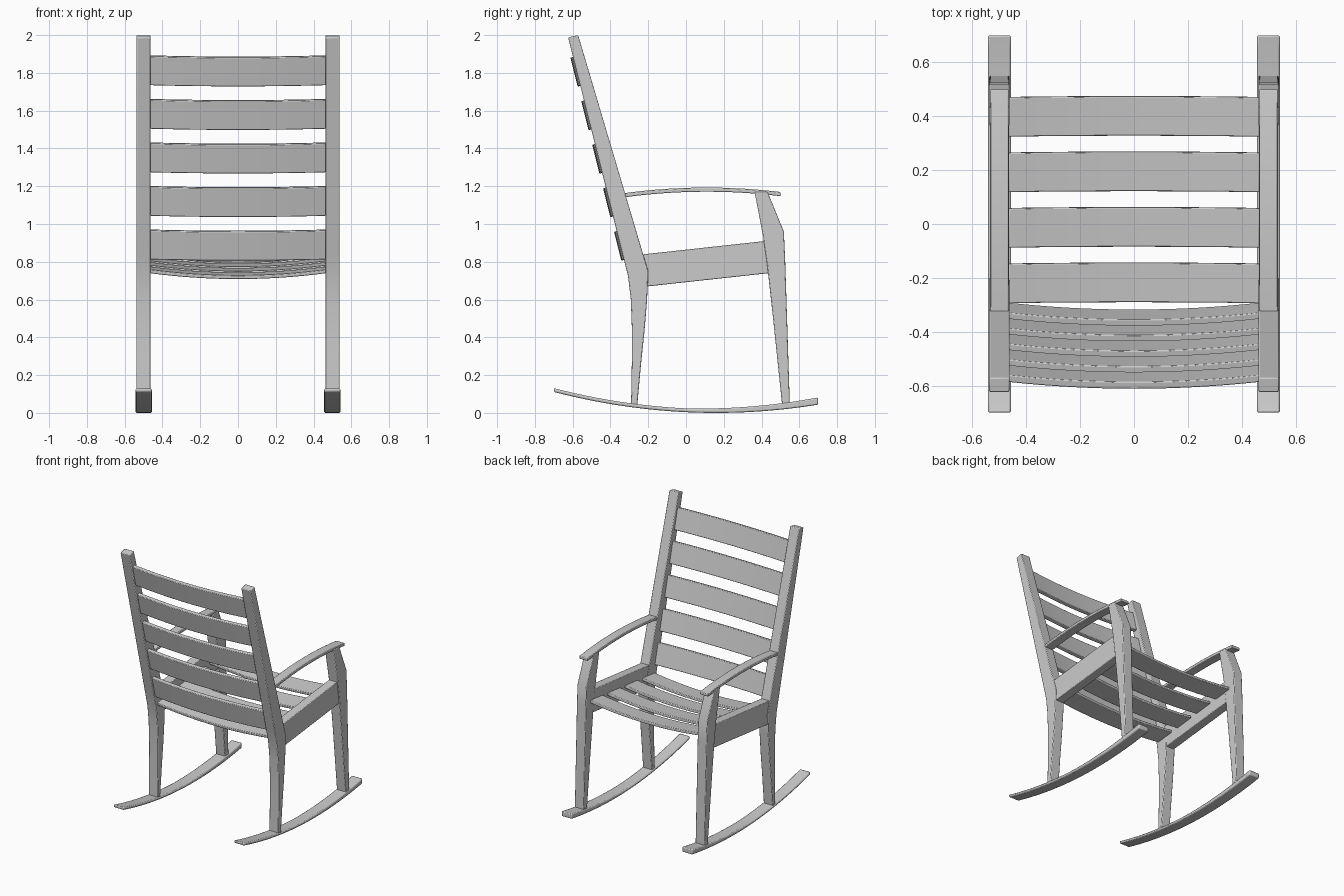
import bpy, bmesh, math
from mathutils import Vector

if "Cube" in bpy.data.objects:
    bpy.data.objects.remove(bpy.data.objects["Cube"])


def finish(name, bm, bevel=0.005, mirror=False):
    bmesh.ops.recalc_face_normals(bm, faces=bm.faces)
    me = bpy.data.meshes.new(name)
    bm.to_mesh(me)
    bm.free()
    ob = bpy.data.objects.new(name, me)
    bpy.context.collection.objects.link(ob)
    bpy.context.view_layer.objects.active = ob
    ob.select_set(True)
    bpy.ops.object.shade_smooth_by_angle(angle=math.radians(25))
    ob.select_set(False)
    b = ob.modifiers.new("bevel", 'BEVEL')
    b.width, b.segments, b.limit_method = bevel, 2, 'ANGLE'
    b.angle_limit = math.radians(40)
    if mirror:
        ob.modifiers.new("mirror", 'MIRROR').use_axis[0] = True
    return ob


def side_part(name, front, back, x0, x1, bevel=0.005):
    """Board between two matching (y, z) edges, given thickness in x, on both sides."""
    bm = bmesh.new()
    rings = [[bm.verts.new((x, *p)) for x, p in ((x0, f), (x1, f), (x1, b), (x0, b))]
             for f, b in zip(front, back)]
    for a, b in zip(rings, rings[1:]):
        for i in range(4):
            bm.faces.new((a[i], a[(i + 1) % 4], b[(i + 1) % 4], b[i]))
    bm.faces.new(rings[0])
    bm.faces.new(rings[-1])
    return finish(name, bm, bevel, True)


def slat(name, start, along, normal, width, thick, bow, half=0.465, n=16):
    """Bowed slat: start is the (y, z) outer edge, bow goes against normal."""
    bm = bmesh.new()
    rings = []
    for i in range(n + 1):
        u = 2 * i / n - 1
        o = start - normal * bow * (1 - u * u)
        pts = (o, o + along * width, o + along * width + normal * thick, o + normal * thick)
        rings.append([bm.verts.new((u * half, p.x, p.y)) for p in pts])
    for a, b in zip(rings, rings[1:]):
        for i in range(4):
            bm.faces.new((a[i], a[(i + 1) % 4], b[(i + 1) % 4], b[i]))
    bm.faces.new(rings[0])
    bm.faces.new(rings[-1])
    return finish(name, bm, 0.004)


# rear legs running up into the back posts
side_part("rear_leg_and_post",
          [(-0.259, 0.03), (-0.238, 0.26), (-0.220, 0.43), (-0.206, 0.60), (-0.20, 0.75),
           (-0.227, 0.84), (-0.571, 2.0)],
          [(-0.291, 0.03), (-0.287, 0.26), (-0.286, 0.43), (-0.292, 0.60), (-0.307, 0.725),
           (-0.335, 0.835), (-0.624, 1.988)], 0.462, 0.538)

# front legs
side_part("front_leg",
          [(0.55, 0.03), (0.535, 0.50), (0.525, 0.81), (0.518, 0.96), (0.432, 1.17)],
          [(0.51, 0.03), (0.461, 0.50), (0.430, 0.78), (0.409, 0.93), (0.363, 1.17)],
          0.462, 0.538)

# seat side rails
side_part("seat_rail", [(-0.24, 0.838), (0.43, 0.911)], [(-0.22, 0.668), (0.45, 0.741)],
          0.464, 0.532, 0.004)

# rockers
ys = [-0.7 + 1.4 * i / 28 for i in range(29)]
low = [(y, 0.15 * (y - 0.16) ** 2) for y in ys]
side_part("rocker", [(y, z + 0.02 + 0.018 * max(0, y / 0.7)) for y, z in low], low,
          0.456, 0.542, 0.007)

# armrests
ys = [-0.33 + 0.83 * i / 16 for i in range(17)]
arm = [(y, 1.193 - 0.155 * (y - 0.11) ** 2) for y in ys]
side_part("armrest", arm, [(y, z - 0.022) for y, z in arm], 0.465, 0.534, 0.004)

# back slats
up = Vector((-0.317, 1.265)).normalized()
forward = Vector((up.y, -up.x))
for i in range(5):
    z = 0.812 + 0.2305 * i
    y = -0.317 - (z - 0.81) * 0.2506
    slat(f"back_slat_{i + 1}", Vector((y, z)), up, forward, 0.158, 0.027, 0.026)

# seat slats
along = Vector((1, 0.1125)).normalized()
rise = Vector((-along.y, along.x))
for i in range(4):
    y = -0.292 + 0.206 * i
    slat(f"seat_slat_{i + 1}", Vector((y, 0.739 + (y + 0.292) * 0.1125)),
         along, rise, 0.147, 0.02, 0.031)
